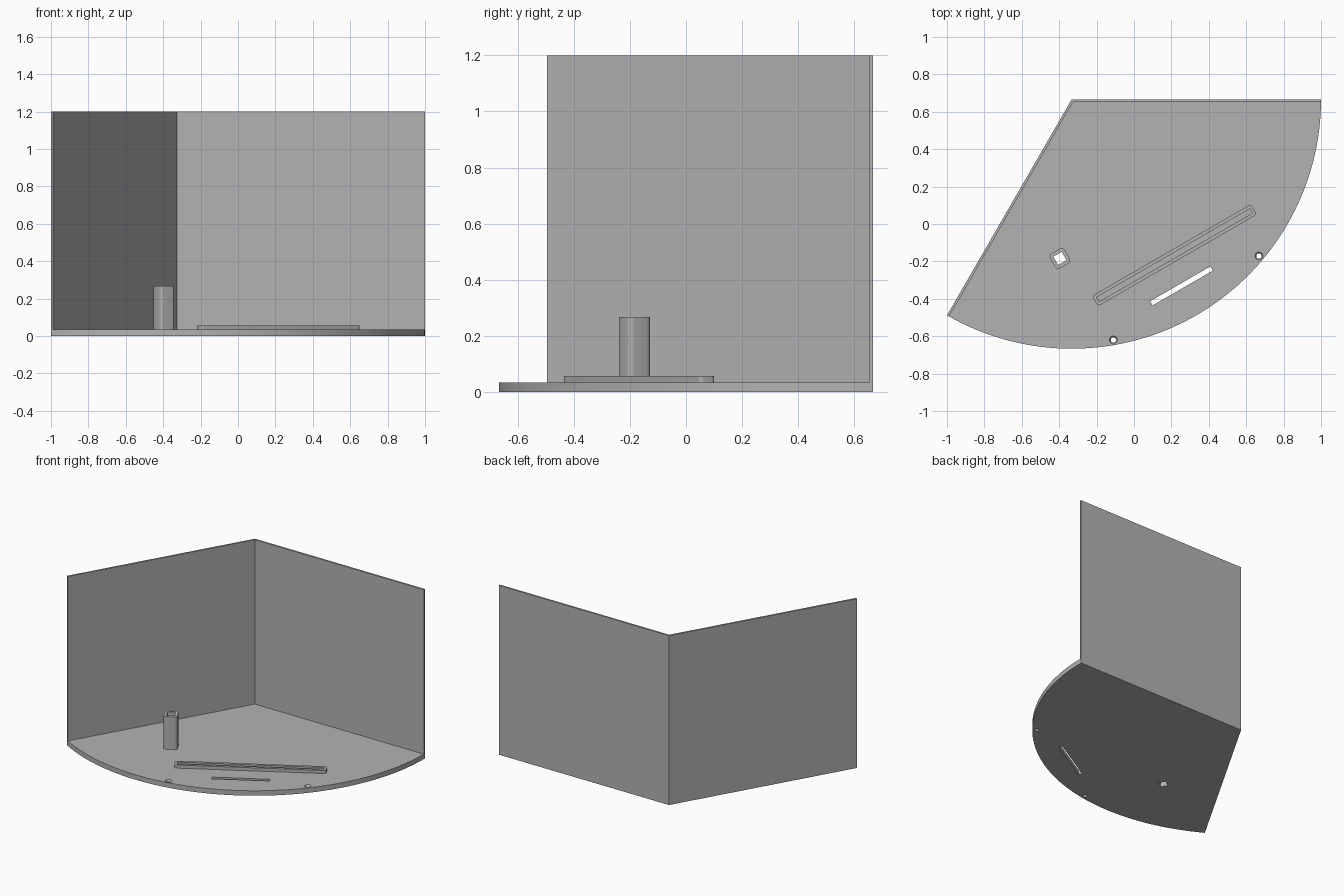
import bpy, bmesh
from math import sin, cos, asin, radians, pi
from mathutils import Vector, Matrix

cube = bpy.data.objects.get("Cube")
if cube:
    bpy.data.objects.remove(cube, do_unlink=True)

gray = bpy.data.materials.new("plain gray")
gray.use_nodes = True
gray.diffuse_color = (0.45, 0.45, 0.45, 1)
gray.node_tree.nodes["Principled BSDF"].inputs["Base Color"].default_value = gray.diffuse_color

APEX = Vector((-1 / 3, 2 / 3))
RADIUS = 4 / 3
SWEEP = radians(120)
WALL = 0.0135
FLOOR = 0.035
TOP = 1.2
TILT = radians(30)


def prism(name, points, z0, z1, scale=1.0):
    """Extrude a closed outline; scale widens the top end about its centre."""
    mesh = bpy.data.meshes.new(name)
    bm = bmesh.new()
    mid = sum((Vector(p) for p in points), Vector((0, 0))) / len(points)
    low = [bm.verts.new((p[0], p[1], z0)) for p in points]
    high = [bm.verts.new((*(mid + (Vector(p) - mid) * scale), z1)) for p in points]
    bm.faces.new(low)
    bm.faces.new(high)
    for i in range(len(points)):
        j = (i + 1) % len(points)
        bm.faces.new((low[i], low[j], high[j], high[i]))
    bmesh.ops.recalc_face_normals(bm, faces=bm.faces)
    bm.to_mesh(mesh)
    bm.free()
    mesh.materials.append(gray)
    obj = bpy.data.objects.new(name, mesh)
    bpy.context.collection.objects.link(obj)
    return obj


def arc_point(angle):
    return APEX + RADIUS * Vector((cos(angle), -sin(angle)))


def circle(center, radius, count=32):
    return [Vector(center) + radius * Vector((cos(2 * pi * i / count), sin(2 * pi * i / count)))
            for i in range(count)]


def tilted_box(center, length, width, corner=0.0):
    """Outline of a rectangle turned by TILT, with optional round corners."""
    turn = Matrix.Rotation(TILT, 2)
    steps = 6 if corner else 0
    points = []
    for q, (sx, sy) in enumerate(((1, 1), (-1, 1), (-1, -1), (1, -1))):
        base = Vector((sx * (length / 2 - corner), sy * (width / 2 - corner)))
        for i in range(steps + 1):
            a = (q + i / max(steps, 1)) * pi / 2
            points.append(Vector(center) + turn @ (base + corner * Vector((cos(a), sin(a)))))
    return points


def combine(target, other, operation):
    """Apply a boolean and remove the helper object."""
    mod = target.modifiers.new("boolean", "BOOLEAN")
    mod.operation = operation
    mod.solver = "EXACT"
    mod.object = other
    other.hide_render = True
    bpy.ops.object.select_all(action="DESELECT")
    bpy.context.view_layer.objects.active = target
    target.select_set(True)
    bpy.ops.object.modifier_apply(modifier=mod.name)
    bpy.data.objects.remove(other, do_unlink=True)


def cut(target, points, z0, z1, scale=1.0):
    combine(target, prism("cutter", points, z0, z1, scale), "DIFFERENCE")


# Fan-shaped floor and the two walls standing on its straight sides
inset = asin(WALL / RADIUS)
inner_corner = APEX + WALL / sin(SWEEP / 2) * Vector((cos(SWEEP / 2), -sin(SWEEP / 2)))
steps = 96
rim = [inset + (SWEEP - 2 * inset) * i / steps for i in range(steps + 1)]
shell = prism("floor_and_walls", [APEX] + [arc_point(a) for a in [0] + rim + [SWEEP]], 0, FLOOR)
walls = prism("walls", [APEX, arc_point(0), arc_point(inset), inner_corner,
                        arc_point(SWEEP - inset), arc_point(SWEEP)], FLOOR, TOP)
combine(shell, walls, "UNION")

# Hollow post, open through the floor
post_center = (-0.396, -0.184)
bore = tilted_box(post_center, 0.052, 0.052)
post = prism("post", tilted_box(post_center, 0.091, 0.091, 0.02), FLOOR, 0.267)
cut(post, bore, 0, 0.4)
cut(shell, bore, -0.1, 0.1)

# Long raised rail with a groove
rail_center = (0.216, -0.167)
rail = prism("rail", tilted_box(rail_center, 0.98, 0.064, 0.015), FLOOR, 0.057)
cut(rail, tilted_box(rail_center, 0.945, 0.027), 0, 0.1)

# Slot through the floor
cut(shell, tilted_box((0.254, -0.331), 0.372, 0.026), -0.1, 0.1)

# Countersunk screw holes near the rim
for spot in ((0.668, -0.171), (-0.11, -0.62)):
    cut(shell, circle(spot, 0.014), -0.1, 0.1)
    cut(shell, circle(spot, 0.014), FLOOR - 0.012, FLOOR + 0.002, 1.6)

for obj in (shell, post, rail):
    bpy.ops.object.select_all(action="DESELECT")
    bpy.context.view_layer.objects.active = obj
    obj.select_set(True)
    bpy.ops.object.shade_smooth_by_angle(angle=radians(30))
